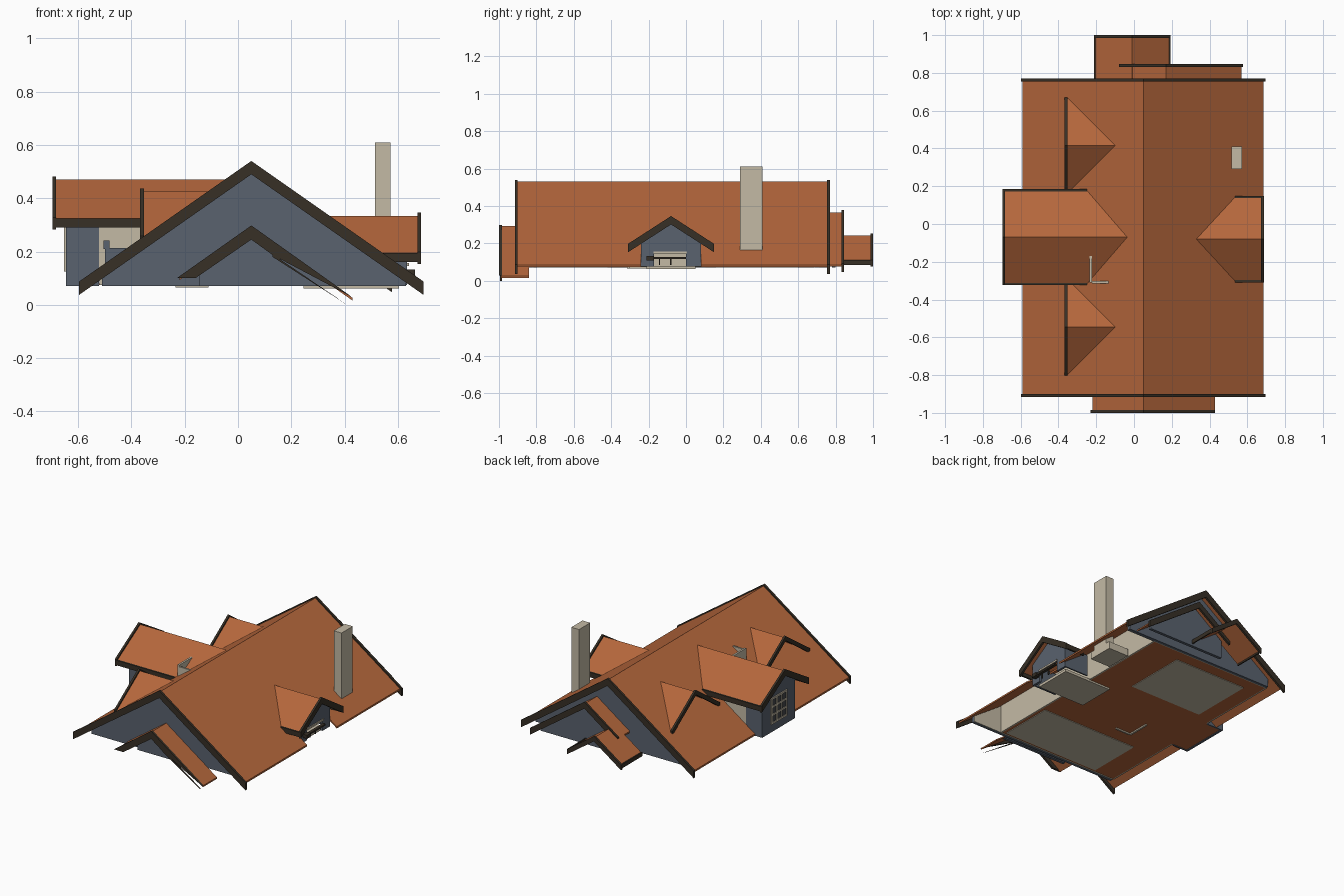
import bpy

if "Cube" in bpy.data.objects:
    bpy.data.objects.remove(bpy.data.objects["Cube"])


def material(name, rgb):
    m = bpy.data.materials.new(name)
    m.diffuse_color = (*rgb, 1)
    m.use_nodes = True
    m.node_tree.nodes["Principled BSDF"].inputs["Base Color"].default_value = m.diffuse_color
    return m


TILE = material("terracotta_tile", (0.46, 0.135, 0.045))
SLATE = material("slate_wall", (0.10, 0.122, 0.158))
BEIGE = material("beige_plaster", (0.55, 0.49, 0.375))
TRIM = material("dark_trim", (0.038, 0.029, 0.019))
GLASS = material("dark_glass", (0.06, 0.065, 0.07))

RX, RZ, SLOPE = 0.05, 0.53, 0.70      # main ridge position and pitch


def mesh(name, verts, faces, mat):
    me = bpy.data.meshes.new(name)
    me.from_pydata(verts, [], faces)
    me.update()
    me.materials.append(mat)
    ob = bpy.data.objects.new(name, me)
    bpy.context.collection.objects.link(ob)
    return ob


def prism(name, pts, axis, a, b, mat):
    """Profile in (x,z) extruded along y, or in (y,z) extruded along x."""
    n = len(pts)
    area = sum(pts[i][0] * pts[(i + 1) % n][1] - pts[(i + 1) % n][0] * pts[i][1] for i in range(n))
    if area < 0:
        pts = pts[::-1]
    if axis == 'y':
        v = [(p, t, q) for t in (a, b) for p, q in pts]
    else:
        v = [(t, p, q) for t in (b, a) for p, q in pts]
    f = [tuple(range(n)), tuple(range(2 * n - 1, n - 1, -1))]
    f += [(i, i + n, (i + 1) % n + n, (i + 1) % n) for i in range(n)]
    return mesh(name, v, f, mat)


def box(name, x0, x1, y0, y1, z0, z1, mat):
    return prism(name, [(x0, z0), (x1, z0), (x1, z1), (x0, z1)], 'y', y0, y1, mat)


def chevron(name, c, z, left, right, slope, depth, axis, a, b, mat):
    """Inverted V: ridge at (c, z), running down to left and right."""
    zl, zr = z - slope * (c - left), z - slope * (right - c)
    pts = [(left, zl), (c, z), (right, zr), (right, zr - depth), (c, z - depth), (left, zl - depth)]
    return prism(name, pts, axis, a, b, mat)


def main_z(x):
    return RZ - SLOPE * abs(x - RX)


def slope_strip(name, xe, y0, y1):
    """One piece of main roof from ridge to eave xe."""
    z = main_z(xe)
    pts = [(RX, RZ), (xe, z), (xe, z - 0.012), (RX, RZ - 0.012)]
    prism(name, pts, 'y', y0, y1, TILE)


# Main roof, notched where the two walled dormers pass through the eaves
for y0, y1, xl in ((-0.905, -0.245, -0.59), (-0.245, 0.105, -0.42), (0.105, 0.765, -0.59)):
    slope_strip("main_roof_left", xl, y0, y1)
for y0, y1, xr in ((-0.905, -0.24, 0.685), (-0.24, 0.08, 0.50), (0.08, 0.765, 0.685)):
    slope_strip("main_roof_right", xr, y0, y1)
for y in (-0.915, 0.755):
    chevron("main_bargeboard", RX, 0.54, -0.597, 0.697, SLOPE, 0.05, 'y', y, y + 0.015, TRIM)

# Gable end walls with plaster inside
gable = [(-0.51, 0.07), (0.63, 0.07), (0.63, 0.11), (RX, 0.516), (-0.51, 0.124)]
prism("front_gable_wall", gable, 'y', -0.84, -0.82, SLATE)
prism("front_gable_lining", gable, 'y', -0.82, -0.815, BEIGE)
prism("back_gable_wall", gable, 'y', 0.69, 0.71, SLATE)
prism("back_gable_lining", gable, 'y', 0.685, 0.69, BEIGE)

# Attic floor, knee walls and interior pieces
box("attic_floor", -0.51, 0.40, -0.815, 0.685, 0.074, 0.08, TILE)
box("bay_floor", -0.64, -0.51, -0.24, 0.10, 0.074, 0.08, TILE)
box("front_floor_panel", -0.35, 0.38, -0.80, -0.42, 0.07, 0.074, BEIGE)
box("back_floor_panel", -0.40, 0.15, 0.16, 0.60, 0.07, 0.074, BEIGE)
box("right_knee_wall", 0.40, 0.41, -0.815, 0.685, 0.074, 0.27, BEIGE)
box("left_knee_wall", -0.52, -0.51, -0.815, 0.685, 0.074, 0.11, BEIGE)
box("shaft_side", -0.235, -0.222, -0.31, -0.15, 0.065, 0.41, BEIGE)
box("shaft_front", -0.222, -0.11, -0.315, -0.303, 0.065, 0.40, BEIGE)
box("bay_tray", 0.245, 0.605, -0.21, 0.05, 0.062, 0.08, BEIGE)

# Chimney
box("chimney", 0.515, 0.573, 0.29, 0.41, 0.07, 0.61, BEIGE)
box("chimney_base", 0.42, 0.573, 0.26, 0.44, 0.07, 0.12, BEIGE)

# Front porch roof; its right board tapers away into a splinter
chevron("front_porch_roof", RX, 0.292, -0.22, 0.43, SLOPE, 0.01, 'y', -0.99, -0.84, TILE)
prism("front_porch_board_left", [(RX, 0.298), (-0.23, 0.10), (-0.16, 0.10), (RX, 0.245)],
      'y', -1.0, -0.985, TRIM)
prism("front_porch_board_right", [(RX, 0.298), (RX, 0.245), (0.13, 0.187), (0.43, 0.028)],
      'y', -1.0, -0.985, TRIM)
prism("front_porch_splinter", [(0.13, 0.19), (0.13, 0.180), (0.41, 0.0)], 'y', -0.995, -0.985, TRIM)
prism("front_porch_wall", [(-0.145, 0.07), (0.355, 0.07), (RX, 0.28), (-0.145, 0.145)],
      'y', -0.87, -0.85, SLATE)

# Two stepped porch roofs at the back
chevron("back_porch_roof", 0.17, 0.365, -0.075, 0.57, SLOPE, 0.01, 'y', 0.70, 0.835, TILE)
chevron("back_porch_board", 0.17, 0.378, -0.08, 0.578, SLOPE, 0.045, 'y', 0.832, 0.846, TRIM)
prism("back_porch_wall", [(-0.05, 0.07), (0.53, 0.07), (0.53, 0.095), (0.17, 0.35), (-0.05, 0.19)],
      'y', 0.78, 0.80, SLATE)
chevron("lower_porch_roof", -0.01, 0.243, -0.205, 0.185, SLOPE, 0.01, 'y', 0.77, 0.99, TILE)
chevron("lower_porch_board", -0.01, 0.253, -0.213, 0.193, SLOPE, 0.035, 'y', 0.986, 1.0, TRIM)
for x in (-0.213, 0.185):
    box("lower_porch_fascia", x, x + 0.008, 0.77, 0.99, 0.085, 0.112, TRIM)


def dormer(name, side, xf, yc, hw, zr, ze, depth, fascia):
    """Gabled roof that dies into the main slope; side is -1 left, +1 right."""
    xr = RX + side * (RZ - zr) / SLOPE
    xe = RX + side * (RZ - ze) / SLOPE
    v = [(xf, yc, zr), (xr, yc, zr)]
    for s in (-1, 1):
        v += [(xf, yc + s * hw, ze), (xe, yc + s * hw, ze)]
    v += [(x, y, z - 0.009) for x, y, z in v]
    f = [(0, 1, 3, 2), (1, 0, 4, 5), (7, 6, 8, 9), (6, 7, 11, 10),
         (0, 2, 8, 6), (4, 0, 6, 10), (2, 3, 9, 8), (5, 4, 10, 11)]
    if side > 0:
        f = [q[::-1] for q in f]
    mesh(name + "_roof", v, f, TILE)
    a, b = sorted((xf + side * 0.007, xf - side * 0.007))
    pitch = (zr - ze) / hw
    chevron(name + "_board", yc, zr + 0.012, yc - hw - 0.006, yc + hw + 0.006, pitch, depth,
            'x', a, b, TRIM)
    if fascia:
        x0, x1 = sorted((xf, xe))
        for s in (-1, 1):
            y = yc + s * hw
            box(name + "_fascia", x0, x1, y - 0.006, y + 0.006, ze - 0.03, ze + 0.004, TRIM)


for yc in (-0.545, 0.415):
    dormer("small_dormer", -1, -0.36, yc, 0.25, 0.425, 0.25, 0.032, False)
dormer("large_dormer", -1, -0.69, -0.07, 0.248, 0.47, 0.32, 0.045, True)
dormer("right_dormer", 1, 0.68, -0.08, 0.223, 0.334, 0.19, 0.045, True)

# Large dormer bay: slate front, slate then plaster cheeks
prism("bay_front", [(-0.245, 0.07), (0.105, 0.07), (0.105, 0.355), (-0.07, 0.457), (-0.245, 0.355)],
      'x', -0.645, -0.63, SLATE)
for y in (-0.245, 0.095):
    box("bay_cheek", -0.63, -0.522, y, y + 0.01, 0.07, 0.355, SLATE)
    box("bay_inner_cheek", -0.522, -0.28, y, y + 0.01, 0.10, 0.355, BEIGE)
box("bay_step_low", -0.50, -0.42, -0.255, -0.245, 0.10, 0.213, SLATE)
box("bay_step_high", -0.505, -0.482, -0.255, -0.245, 0.21, 0.242, SLATE)

# Bay window with glazing bars
box("bay_glass", -0.648, -0.645, -0.15, 0.01, 0.13, 0.30, GLASS)
for y in (-0.155, -0.102, -0.05, 0.003):
    box("bay_window_upright", -0.653, -0.645, y, y + 0.012, 0.13, 0.30, BEIGE)
for z in (0.125, 0.18, 0.235, 0.29):
    box("bay_window_bar", -0.653, -0.645, -0.155, 0.015, z, z + 0.012, BEIGE)

# Right dormer: wall around a low opening, cheeks, broken sash
prism("right_dormer_wall",
      [(-0.24, 0.075), (-0.17, 0.075), (-0.17, 0.15), (0.0, 0.15), (0.0, 0.075), (0.08, 0.075),
       (0.08, 0.222), (-0.08, 0.323), (-0.24, 0.222)], 'x', 0.62, 0.635, SLATE)
for y in (-0.24, 0.07):
    box("right_dormer_cheek", 0.45, 0.62, y, y + 0.01, 0.075, 0.222, SLATE)
box("right_window_head", 0.635, 0.641, -0.175, 0.005, 0.145, 0.157, BEIGE)
box("right_window_rail", 0.635, 0.655, -0.20, 0.0, 0.116, 0.127, TRIM)
box("right_window_latch", 0.635, 0.665, -0.21, -0.17, 0.108, 0.132, TRIM)
for y in (-0.145, -0.085):
    box("right_window_bar", 0.632, 0.64, y, y + 0.007, 0.085, 0.125, TRIM)
